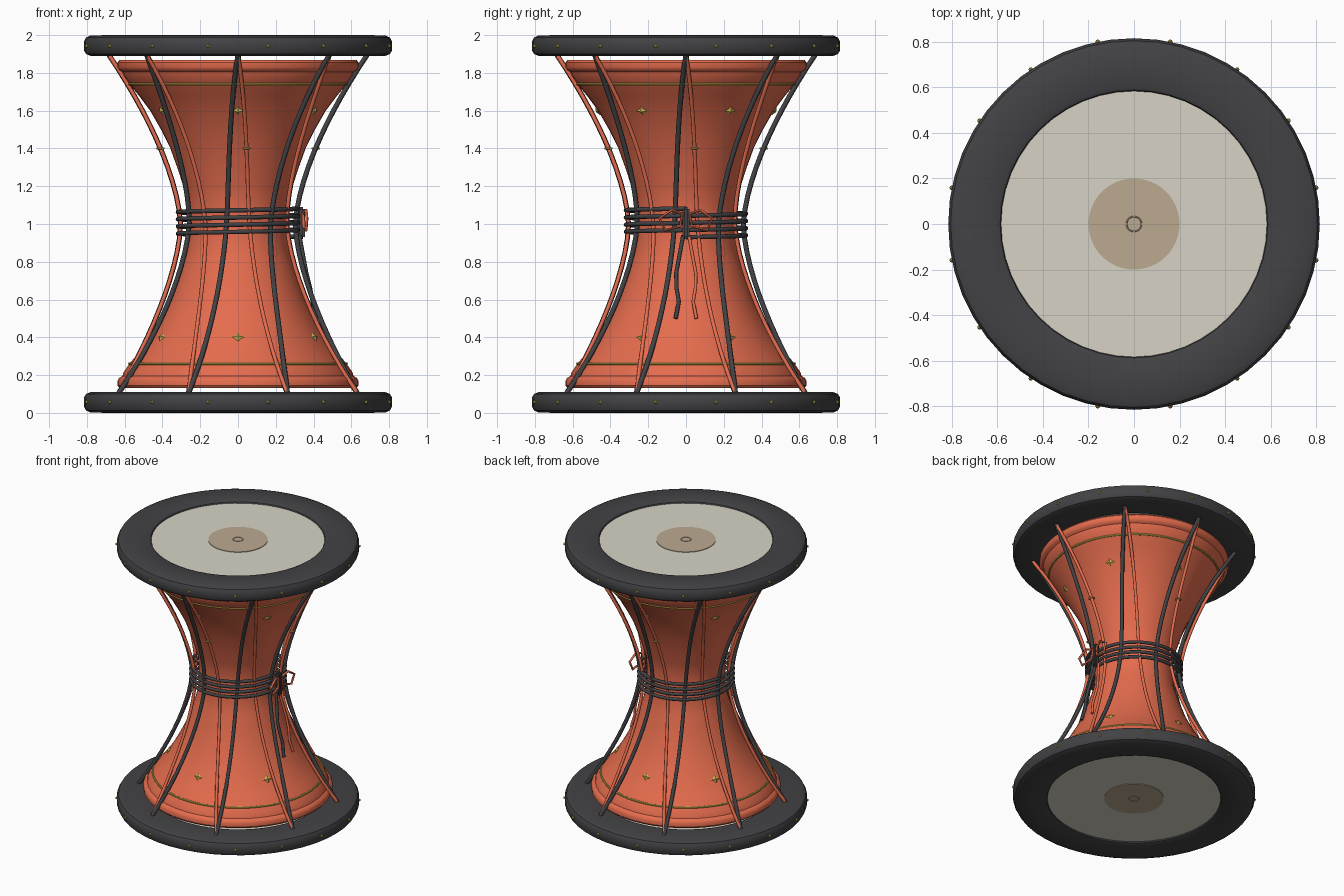
import bpy, bmesh
from math import sin, cos, pi, radians
from mathutils import Matrix, Vector

if "Cube" in bpy.data.objects:
    bpy.data.objects.remove(bpy.data.objects["Cube"])


def material(name, r, g, b):
    m = bpy.data.materials.new(name)
    m.diffuse_color = (r, g, b, 1)
    m.use_nodes = True
    m.node_tree.nodes["Principled BSDF"].inputs["Base Color"].default_value = m.diffuse_color
    return m


RED = material("red_lacquer", 0.78, 0.15, 0.075)
BLACK = material("black", 0.055, 0.055, 0.06)
CREAM = material("skin", 0.68, 0.65, 0.56)
TAN = material("tan_patch", 0.50, 0.40, 0.28)
GOLD = material("gold", 0.60, 0.45, 0.08)


def finish(ob, mat, angle=35):
    ob.data.materials.clear()
    ob.data.materials.append(mat)
    if angle:
        bpy.ops.object.select_all(action='DESELECT')
        ob.select_set(True)
        bpy.context.view_layer.objects.active = ob
        bpy.ops.object.shade_smooth_by_angle(angle=radians(angle))
    return ob


def from_bmesh(name, bm, mat, angle=35):
    bmesh.ops.recalc_face_normals(bm, faces=bm.faces)
    me = bpy.data.meshes.new(name)
    bm.to_mesh(me)
    bm.free()
    ob = bpy.data.objects.new(name, me)
    bpy.context.collection.objects.link(ob)
    return finish(ob, mat, angle)


def lathe(name, profile, mat, closed=False, n=48):
    """Spin an (r, z) profile around z; a closed profile makes a ring."""
    bm = bmesh.new()
    rings = [[bm.verts.new((r * cos(2 * pi * i / n), r * sin(2 * pi * i / n), z))
              for i in range(n)] for r, z in profile]
    pairs = list(zip(rings, rings[1:]))
    if closed:
        pairs.append((rings[-1], rings[0]))
    else:
        bm.faces.new(rings[0])
        bm.faces.new(rings[-1])
    for a, b in pairs:
        for i in range(n):
            j = (i + 1) % n
            bm.faces.new((a[i], a[j], b[j], b[i]))
    return from_bmesh(name, bm, mat)


def ring_profile(r, z, t, n=8):
    return [(r + t * cos(2 * pi * k / n), z + t * sin(2 * pi * k / n)) for k in range(n)]


def tubes(name, paths, radius, mat, cyclic=False):
    cu = bpy.data.curves.new(name, 'CURVE')
    cu.dimensions = '3D'
    cu.bevel_depth = radius
    cu.bevel_resolution = 2
    cu.use_fill_caps = True
    for path in paths:
        sp = cu.splines.new('POLY')
        sp.points.add(len(path) - 1)
        for p, co in zip(sp.points, path):
            p.co = (*co, 1)
        sp.use_cyclic_u = cyclic
    tmp = bpy.data.objects.new(name + "_curve", cu)
    bpy.context.collection.objects.link(tmp)
    me = bpy.data.meshes.new_from_object(
        tmp.evaluated_get(bpy.context.evaluated_depsgraph_get()))
    bpy.data.objects.remove(tmp)
    ob = bpy.data.objects.new(name, me)
    bpy.context.collection.objects.link(ob)
    return finish(ob, mat, 50)


def polar(r, a, z):
    return (r * cos(a), r * sin(a), z)


# hourglass body: half profile (radius, height from waist), mirrored
half = [(0.265, 0.06), (0.27, 0.13), (0.287, 0.19), (0.315, 0.28), (0.358, 0.4),
        (0.408, 0.5), (0.465, 0.6), (0.525, 0.68), (0.575, 0.74), (0.606, 0.785),
        (0.612, 0.805), (0.63, 0.815), (0.638, 0.83), (0.638, 0.855), (0.628, 0.868)]
lathe("body", [(r, 1 - d) for r, d in reversed(half)] + [(r, 1 + d) for r, d in half], RED)

# drum heads, mirrored about the waist
rim = [(0.58, 0.915), (0.59, 0.895), (0.78, 0.89), (0.805, 0.9), (0.816, 0.92),
       (0.816, 0.965), (0.805, 0.987), (0.78, 0.998), (0.69, 1.0), (0.605, 0.997),
       (0.588, 0.99), (0.58, 0.975)]
for label, s in (("top", 1), ("bottom", -1)):
    lathe(label + "_rim", [(r, 1 + s * d) for r, d in rim], BLACK, closed=True)
    lathe(label + "_skin", [(0.59, 1 + s * 0.95), (0.59, 1 + s * 0.982)], CREAM)
    lathe(label + "_patch", [(0.2, 1 + s * 0.98), (0.2, 1 + s * 0.986)], TAN)
    lathe(label + "_centre_ring", ring_profile(0.033, 1 + s * 0.986, 0.003, 6), TAN, True, 24)
    lathe(label + "_gold_band", ring_profile(0.575, 1 + s * 0.74, 0.007), GOLD, True)

    # rim studs
    bm = bmesh.new()
    for k in range(16):
        p = polar(0.816, radians(11.25 + 22.5 * k), 1 + s * 0.943)
        bmesh.ops.create_icosphere(bm, subdivisions=1, radius=0.011,
                                   matrix=Matrix.Translation(p))
    from_bmesh(label + "_studs", bm, GOLD)

    # four-pointed star ornaments lying on the body
    bm = bmesh.new()
    for k in range(6):
        a = radians(-90 + 60 * k)
        side = Vector((-sin(a), cos(a), 0))
        up = Vector(polar(0.5, a, s * 0.86))
        out = Vector(polar(0.86, a, -s * 0.5))
        c = Vector(polar(0.465, a, 1 + s * 0.6))
        pts = []
        for i in range(8):
            f = 0.55 if i % 2 else 1
            pts.append(bm.verts.new(c + out * 0.002 + side * 0.034 * f * cos(i * pi / 4)
                                    + up * 0.028 * f * sin(i * pi / 4)))
        front, back = bm.verts.new(c + out * 0.014), bm.verts.new(c - out * 0.006)
        for i in range(8):
            bm.faces.new((pts[i], pts[(i + 1) % 8], front))
            bm.faces.new((pts[(i + 1) % 8], pts[i], back))
    from_bmesh(label + "_stars", bm, GOLD, 0)


# lacing cords: each twists 22.5 degrees from top to bottom
def cord_point(k, turn, z):
    r = 0.31 + 0.37 * abs((z - 1) / 0.89) ** 1.6
    return polar(r, radians(45 * k + turn * 22.5 * (1.9 - z) / 1.8), z)


for name, turn, rad, mat in (("black_cords", -1, 0.0135, BLACK), ("red_cords", 1, 0.011, RED)):
    tubes(name, [[cord_point(k, turn, 1.9 - 1.8 * i / 24) for i in range(25)]
                 for k in range(8)], rad, mat)

# gold collars on every other red cord
collars = []
for k in range(0, 8, 2):
    x, y, z = cord_point(k, 1, 1.4)
    collars.append([(x + 0.018 * cos(i * pi / 6), y + 0.018 * sin(i * pi / 6), z)
                    for i in range(12)])
tubes("cord_collars", collars, 0.005, GOLD, True)

# waist wrap: four descending turns
tubes("waist_wrap", [[polar(0.318, -2 * pi * i / 40, 1.082 - 0.152 * i / 160)
                      for i in range(161)]], 0.012, BLACK)

# knot with bow loops and hanging tails on the right side
bm = bmesh.new()
bmesh.ops.create_cube(bm, size=1, matrix=Matrix.Translation((0.335, 0, 1.005))
                      @ Matrix.Diagonal((0.04, 0.036, 0.17, 1)))
bmesh.ops.bevel(bm, geom=bm.edges[:], offset=0.01, segments=2, affect='EDGES')
from_bmesh("knot", bm, BLACK)
loop = [(0.345, 0.02, 1.055), (0.36, 0.075, 1.073), (0.365, 0.14, 1.03),
        (0.36, 0.112, 0.967), (0.348, 0.03, 0.987)]
tubes("bow_loops", [[(x, s * y, z) for x, y, z in loop] for s in (1, -1)], 0.008, RED, True)
tail = [(0.325, 0.015, 0.94), (0.345, 0.035, 0.83), (0.362, 0.052, 0.74),
        (0.382, 0.05, 0.66), (0.395, 0.038, 0.59), (0.415, 0.055, 0.5)]
tubes("black_tail", [[(x, -y, z) for x, y, z in tail]], 0.011, BLACK)
tubes("red_tail", [tail], 0.009, RED)
